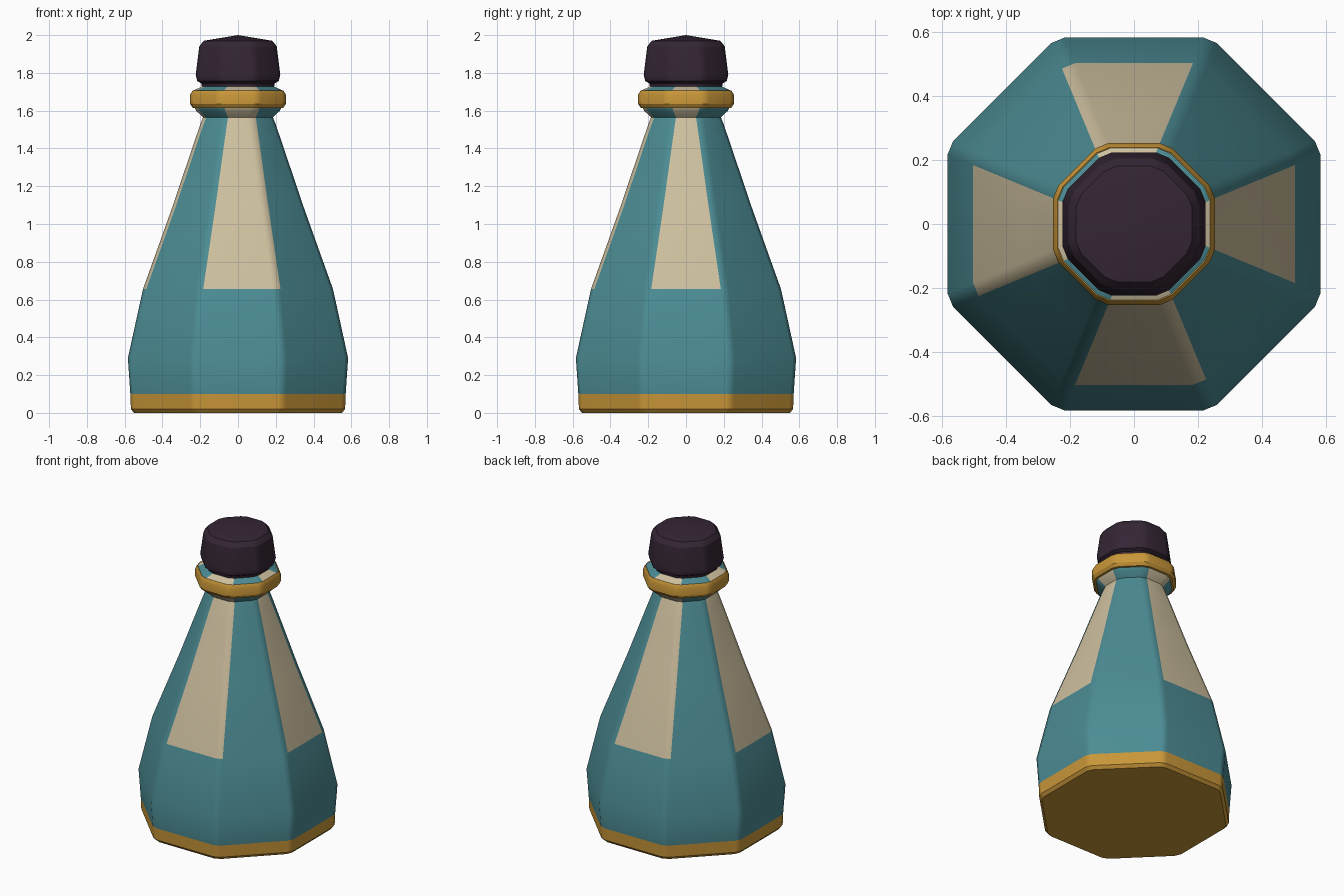
import bpy
import bmesh
import math

cube = bpy.data.objects.get("Cube")
if cube:
    bpy.data.objects.remove(cube, do_unlink=True)


def material(name, rgb):
    mat = bpy.data.materials.new(name)
    mat.use_nodes = True
    mat.diffuse_color = (*rgb, 1)
    mat.node_tree.nodes["Principled BSDF"].inputs["Base Color"].default_value = (*rgb, 1)
    return mat


teal = material("teal glass", (0.072, 0.262, 0.296))
cream = material("cream panel", (0.62, 0.53, 0.35))
gold = material("gold trim", (0.58, 0.305, 0.04))
plum = material("dark plum", (0.035, 0.019, 0.035))


def octagon(apothem, z, cut):
    """Octagon with chamfered corners: two points per flat side."""
    half = apothem * math.tan(math.pi / 8) - cut
    points = []
    for k in range(8):
        c, s = math.cos(k * math.pi / 4), math.sin(k * math.pi / 4)
        for h in (-half, half):
            points.append((apothem * c - h * s, apothem * s + h * c, z))
    return points


def loft(name, profile, mats, cut=0.024, closed=False, bottom=False, tip=None, rule=None):
    """Skin chamfered octagons along a profile of (apothem, height)."""
    bm = bmesh.new()
    rings = [[bm.verts.new(p) for p in octagon(a, z, cut)] for a, z in profile]
    pairs = list(zip(rings, rings[1:]))
    if closed:
        pairs.append((rings[-1], rings[0]))
    for row, (low, high) in enumerate(pairs):
        for j in range(16):
            n = (j + 1) % 16
            face = bm.faces.new((low[j], low[n], high[n], high[j]))
            if rule:
                face.material_index = rule(row, j)
    if bottom:
        bm.faces.new(rings[0][::-1])
    if tip:
        apex = bm.verts.new((0, 0, tip))
        for j in range(16):
            bm.faces.new((rings[-1][j], rings[-1][(j + 1) % 16], apex))
    mesh = bpy.data.meshes.new(name)
    bm.to_mesh(mesh)
    bm.free()
    for mat in mats:
        mesh.materials.append(mat)
    obj = bpy.data.objects.new(name, mesh)
    bpy.context.collection.objects.link(obj)
    bpy.ops.object.select_all(action="DESELECT")
    obj.select_set(True)
    bpy.context.view_layer.objects.active = obj
    bpy.ops.object.shade_smooth_by_angle(angle=math.radians(30))
    # Keep the wide faces flat and let the chamfers carry the shading blend
    weighted = obj.modifiers.new("Weighted normals", "WEIGHTED_NORMAL")
    weighted.keep_sharp = True
    return obj


def panel_rule(row, j):
    """Cream on the four main sides above the belly, with three chamfers."""
    main_side = j % 4 == 0
    painted_chamfer = j % 4 == 1 and j > 1
    return 1 if row >= 2 and (main_side or painted_chamfer) else 0


# Base band
loft("base_band", [(0.55, 0), (0.567, 0.02), (0.57, 0.1)], [gold], bottom=True)

# Body, neck and lip
loft("bottle_body",
     [(0.57, 0.1), (0.583, 0.29), (0.503, 0.655), (0.344, 1.1), (0.228, 1.445),
      (0.195, 1.54), (0.185, 1.565), (0.222, 1.6), (0.235, 1.63), (0.238, 1.706),
      (0.19, 1.728)],
     [teal, cream], rule=panel_rule)

# Neck ring
loft("neck_ring",
     [(0.225, 1.613), (0.24, 1.615), (0.253, 1.635), (0.253, 1.685), (0.24, 1.708),
      (0.225, 1.7)],
     [gold], closed=True)

# Stopper
loft("stopper",
     [(0.185, 1.7), (0.195, 1.745), (0.216, 1.757), (0.224, 1.79), (0.205, 1.94),
      (0.182, 1.97)],
     [plum], bottom=True, tip=2.0)
